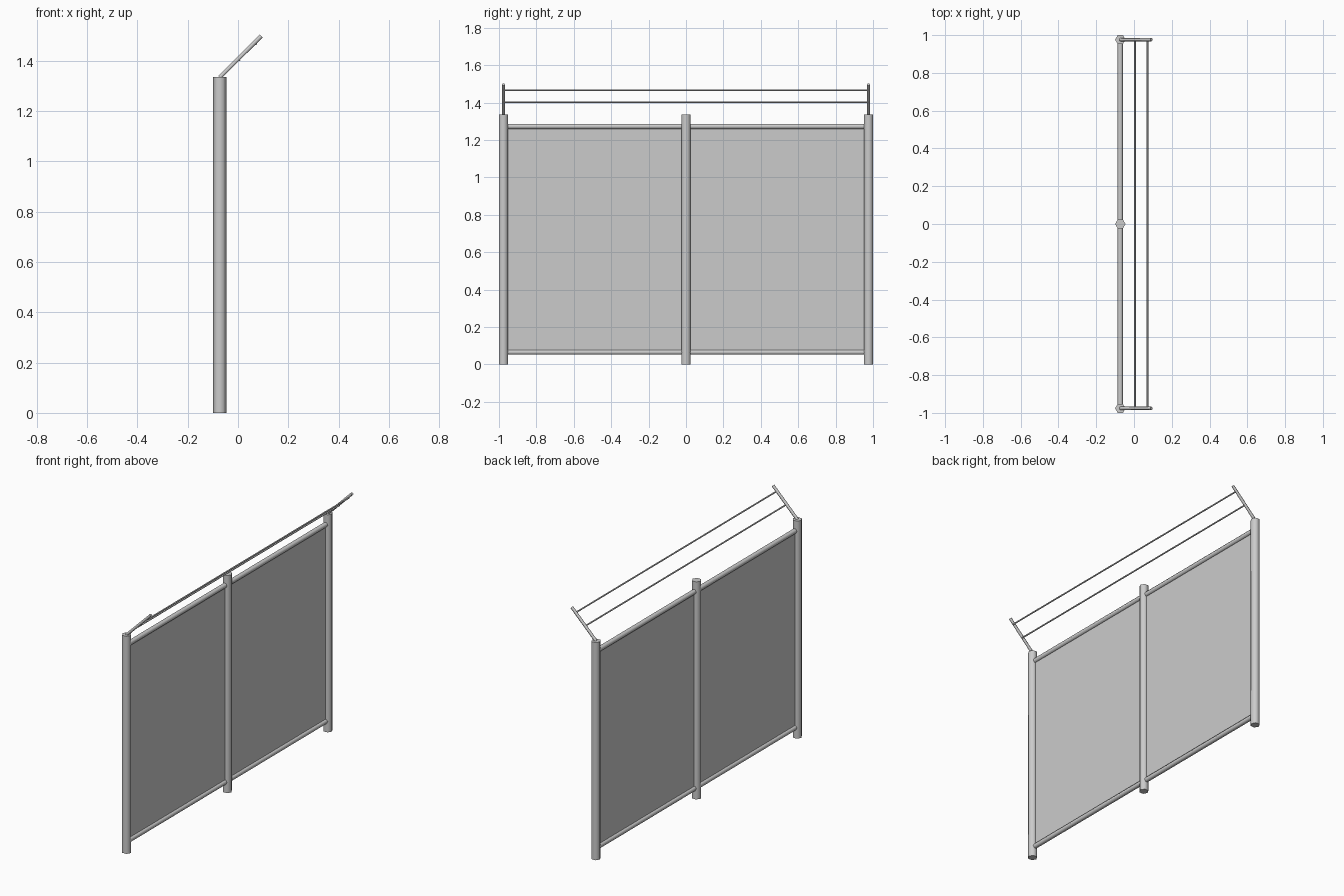
import bpy, bmesh, math
from mathutils import Vector, Matrix

if "Cube" in bpy.data.objects:
    bpy.data.objects.remove(bpy.data.objects["Cube"])

PX = -0.0725      # x of the fence plane
END = 0.976       # y of the end posts
POST_H = 1.335


def bar(name, a, b, radius, corner=(1, 0, 0), sides=6):
    """Capped prism from a to b with one corner pointing along 'corner'."""
    a, b = Vector(a), Vector(b)
    z = (b - a).normalized()
    y = Vector(corner).normalized()
    x = y.cross(z)
    rot = Matrix((x, y, z)).transposed().to_4x4()
    bm = bmesh.new()
    bmesh.ops.create_cone(bm, cap_ends=True, segments=sides, radius1=radius,
                          radius2=radius, depth=(b - a).length,
                          matrix=Matrix.Translation((a + b) / 2) @ rot)
    mesh = bpy.data.meshes.new(name)
    bm.to_mesh(mesh)
    bm.free()
    ob = bpy.data.objects.new(name, mesh)
    bpy.context.collection.objects.link(ob)
    bpy.ops.object.select_all(action='DESELECT')
    ob.select_set(True)
    bpy.context.view_layer.objects.active = ob
    bpy.ops.object.shade_smooth_by_angle(angle=math.radians(65))
    return ob


# Hexagonal posts
for label, y in (("front", -END), ("middle", 0), ("back", END)):
    bar(f"{label}_post", (PX, y, 0), (PX, y, POST_H), 0.0275)

# Horizontal rails
for label, z in (("bottom", 0.065), ("top", 1.272)):
    bar(f"{label}_rail", (PX, -END, z), (PX, END, z), 0.0148)

# Thin mesh panels, one per bay
for label, y0, y1 in (("front", -END, 0), ("back", 0, END)):
    mesh = bpy.data.meshes.new(f"{label}_panel")
    mesh.from_pydata([(PX, y0, 0.065), (PX, y1, 0.065),
                      (PX, y1, 1.272), (PX, y0, 1.272)], [], [(0, 1, 2, 3)])
    ob = bpy.data.objects.new(f"{label}_panel", mesh)
    bpy.context.collection.objects.link(ob)

# Slanted arms on the end posts
for label, y in (("front", -END), ("back", END)):
    bar(f"{label}_arm", (PX, y, POST_H - 0.002), (0.092, y, 1.497), 0.009, (0, 1, 0))

# Wires strung along the underside of the arms
for label, x, z in (("lower", 0.005, 1.402), ("upper", 0.071, 1.466)):
    bar(f"{label}_wire", (x, -END, z), (x, END, z), 0.0045)
